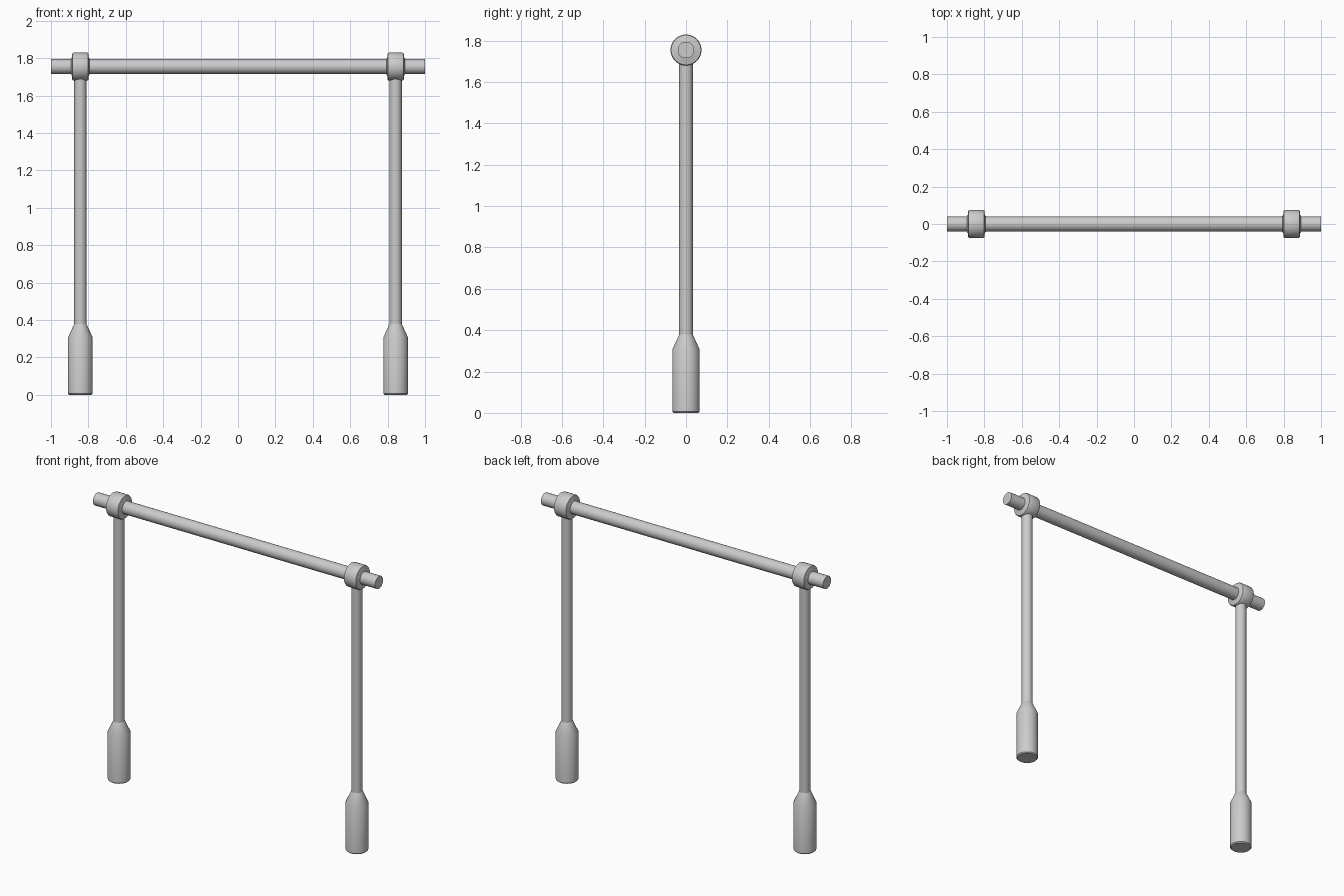
import bpy, bmesh, math
from mathutils import Matrix

if "Cube" in bpy.data.objects:
    bpy.data.objects.remove(bpy.data.objects["Cube"])

SIDES = 32
POST_X = 0.843
BAR_Z = 1.755


def lathe(name, profile, matrix):
    """Spin a (radius, height) profile around local z and close both ends."""
    bm = bmesh.new()
    rings = []
    for r, h in profile:
        rings.append([bm.verts.new((r * math.cos(a), r * math.sin(a), h))
                      for a in (2 * math.pi * i / SIDES for i in range(SIDES))])
    for low, high in zip(rings, rings[1:]):
        for i in range(SIDES):
            j = (i + 1) % SIDES
            bm.faces.new((low[i], low[j], high[j], high[i]))
    bm.faces.new(rings[0][::-1])
    bm.faces.new(rings[-1])
    bm.transform(matrix)
    mesh = bpy.data.meshes.new(name)
    bm.to_mesh(mesh)
    bm.free()
    obj = bpy.data.objects.new(name, mesh)
    bpy.context.collection.objects.link(obj)
    bpy.ops.object.select_all(action='DESELECT')
    obj.select_set(True)
    bpy.context.view_layer.objects.active = obj
    bpy.ops.object.shade_smooth_by_angle(angle=math.radians(35))
    return obj


ALONG_X = Matrix.Rotation(math.pi / 2, 4, 'Y')

# horizontal rail
lathe("top_rail", [(0.04, -1.0), (0.04, 1.0)],
      Matrix.Translation((0, 0, BAR_Z)) @ ALONG_X)

# collar cross-section with softened rims and small lips against the rail
half = [(0.075, 0.036), (0.072, 0.042), (0.066, 0.044), (0.050, 0.045), (0.040, 0.050)]
collar = [(r, -h) for r, h in reversed(half)] + half

for side, sx in (("left", -1), ("right", 1)):
    at = Matrix.Translation((sx * POST_X, 0, 0))
    # weighted foot with tapered shoulder
    lathe(side + "_foot", [(0.060, 0.0), (0.066, 0.006), (0.066, 0.307),
                           (0.036, 0.372), (0.033, 0.378)], at)
    # upright post
    lathe(side + "_post", [(0.033, 0.36), (0.033, BAR_Z - 0.03)], at)
    # collar holding the rail
    lathe(side + "_collar", collar,
          Matrix.Translation((sx * POST_X, 0, BAR_Z)) @ ALONG_X)
